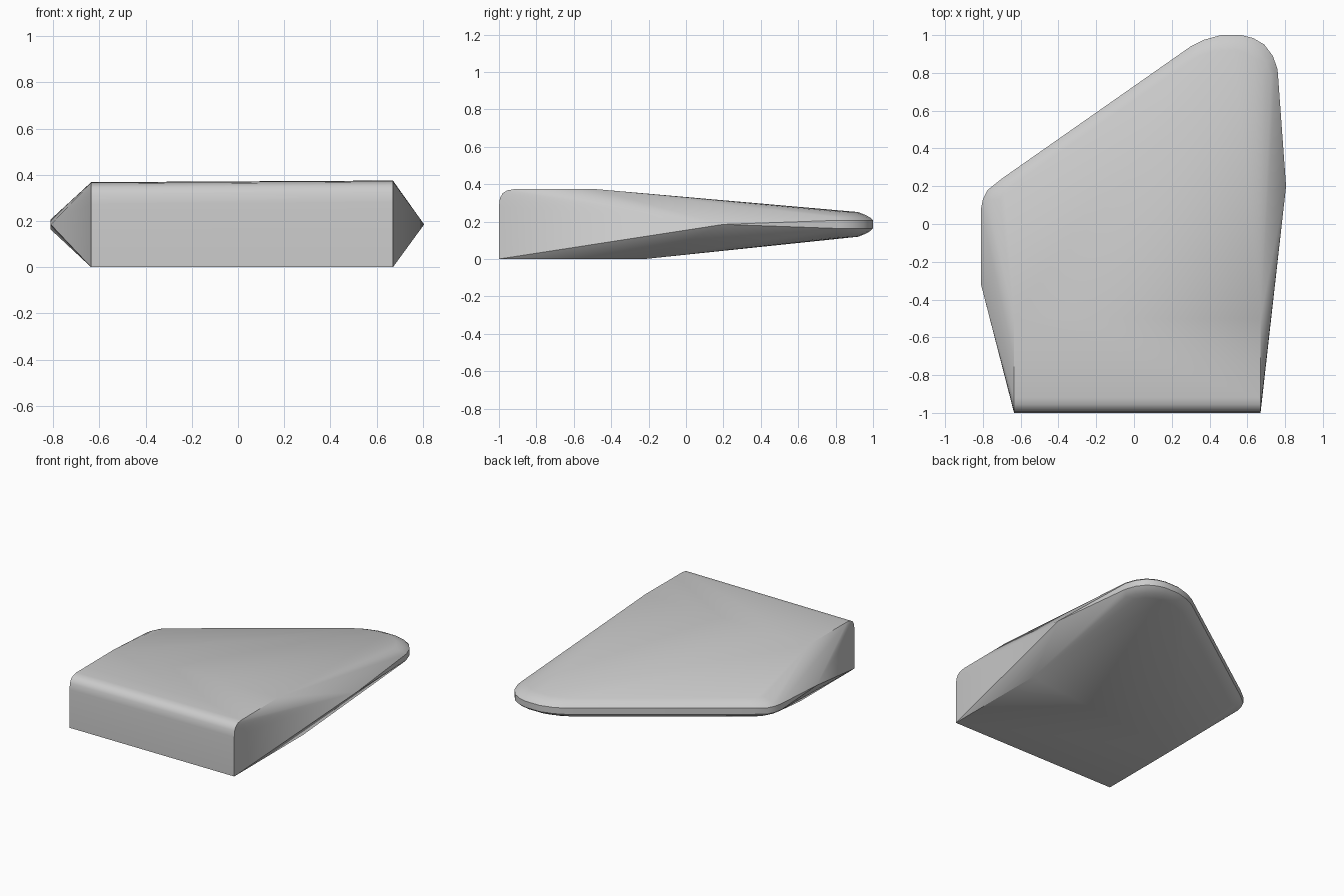
import bpy, bmesh, math
from mathutils import Vector

cube = bpy.data.objects.get("Cube")
if cube:
    bpy.data.objects.remove(cube, do_unlink=True)

grey = bpy.data.materials.new("light grey")
grey.use_nodes = True
colour = (0.6, 0.6, 0.6, 1)
grey.diffuse_color = colour
grey.node_tree.nodes["Principled BSDF"].inputs["Base Color"].default_value = colour

MID = 0.185
points = []

# Thick heel end: rounded upper edge, flat top and flat underside
heel_profile = [(-1, 0), (-1, 0.28), (-0.995, 0.325), (-0.98, 0.352),
                (-0.955, 0.367), (-0.92, 0.373), (-0.5, 0.375)]
for x, drop, under in ((-0.635, 0.007, -0.38), (0.67, 0, -0.22)):
    for y, z in heel_profile:
        points.append(Vector((x, y, max(0, z - drop))))
    points.append(Vector((x, under, 0)))

# Pointed side bulges where the flanks meet
points.append(Vector((-0.81, -0.32, MID)))
points.append(Vector((0.805, 0.2, MID)))

# Thin rounded rim: nested outlines that thicken inward
rim = [(-0.81, 0.08), (-0.80, 0.13), (-0.775, 0.18), (-0.70, 0.24),
       (0.30, 0.94), (0.37, 0.975), (0.46, 1.0), (0.57, 1.0),
       (0.63, 0.985), (0.69, 0.95), (0.735, 0.89), (0.76, 0.82)]
centre = Vector((0.1, 0.1))
for inset, half in ((0, 0.022), (0.02, 0.038), (0.05, 0.052), (0.09, 0.066)):
    for x, y in rim:
        p = Vector((x, y))
        p += (centre - p).normalized() * inset
        for side in (-1, 1):
            points.append(Vector((p.x, p.y, MID + side * half)))

# Skin the tapered body over the profile and the rim
bm = bmesh.new()
for p in points:
    bm.verts.new(p)
bmesh.ops.convex_hull(bm, input=bm.verts[:])
loose = [v for v in bm.verts if not v.link_faces]
bmesh.ops.delete(bm, geom=loose, context='VERTS')
bmesh.ops.dissolve_limit(bm, angle_limit=math.radians(0.5),
                         verts=bm.verts[:], edges=bm.edges[:])
bmesh.ops.recalc_face_normals(bm, faces=bm.faces[:])
mesh = bpy.data.meshes.new("wedge_body")
bm.to_mesh(mesh)
bm.free()
mesh.materials.append(grey)

body = bpy.data.objects.new("wedge_body", mesh)
bpy.context.collection.objects.link(body)
bpy.ops.object.select_all(action='DESELECT')
body.select_set(True)
bpy.context.view_layer.objects.active = body
bpy.ops.object.shade_smooth_by_angle(angle=math.radians(32))
